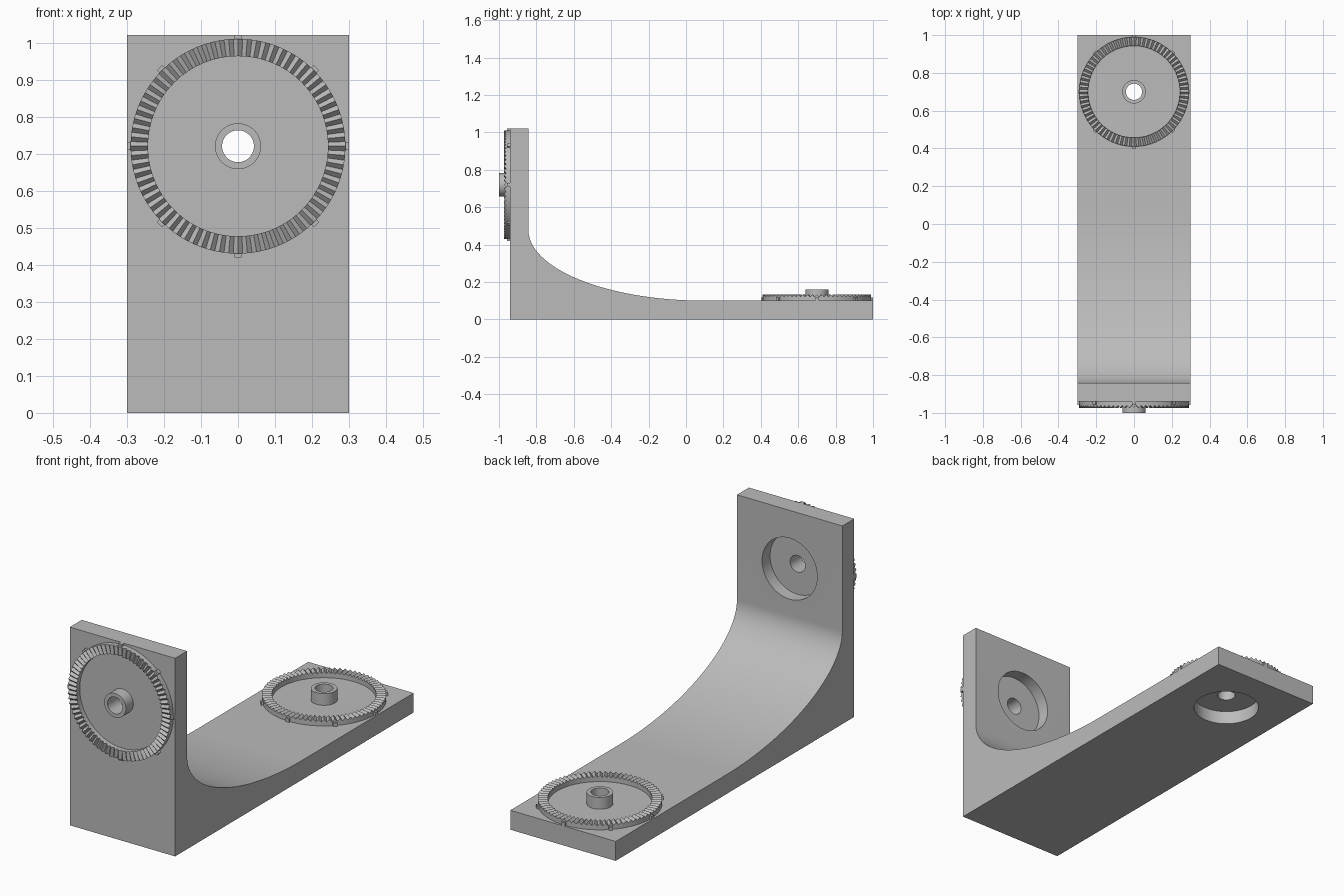
import bpy, bmesh, math
from mathutils import Matrix

if "Cube" in bpy.data.objects:
    bpy.data.objects.remove(bpy.data.objects["Cube"])

grey = bpy.data.materials.new("plain grey")
grey.diffuse_color = (0.5, 0.5, 0.5, 1)
grey.use_nodes = True
grey.node_tree.nodes["Principled BSDF"].inputs["Base Color"].default_value = grey.diffuse_color

# Mounting frames: local z points out of each mounting face
MOUNTS = {
    "arm": Matrix.Translation((0, 0.70, 0.10)),
    "upright": Matrix.Translation((0, -0.94, 0.72)) @ Matrix.Rotation(math.pi / 2, 4, 'X'),
}


def finish(name, bm, frame=Matrix()):
    bmesh.ops.recalc_face_normals(bm, faces=bm.faces)
    mesh = bpy.data.meshes.new(name)
    bm.to_mesh(mesh)
    bm.free()
    mesh.materials.append(grey)
    obj = bpy.data.objects.new(name, mesh)
    obj.matrix_world = frame
    bpy.context.collection.objects.link(obj)
    return obj


def smooth(obj, degrees=20):
    bpy.ops.object.select_all(action='DESELECT')
    obj.select_set(True)
    bpy.context.view_layer.objects.active = obj
    bpy.ops.object.shade_smooth_by_angle(angle=math.radians(degrees))


def revolve(name, section, steps, frame):
    """Closed ring; section(i) gives the (radius, height) loop at step i."""
    bm = bmesh.new()
    loops = []
    for i in range(steps):
        a = 2 * math.pi * i / steps
        loops.append([bm.verts.new((r * math.cos(a), r * math.sin(a), z))
                      for r, z in section(i)])
    n = len(loops[0])
    for i in range(steps):
        p, q = loops[i], loops[(i + 1) % steps]
        for k in range(n):
            m = (k + 1) % n
            bm.faces.new((p[k], q[k], q[m], p[m]))
    return finish(name, bm, frame)


def cutter(name, radius, z0, z1, frame):
    bm = bmesh.new()
    bmesh.ops.create_cone(bm, cap_ends=True, segments=64, radius1=radius, radius2=radius,
                          depth=z1 - z0, matrix=Matrix.Translation((0, 0, (z0 + z1) / 2)))
    obj = finish(name, bm, frame)
    obj.hide_render = True
    return obj


# Bracket: L profile with an elliptical inner fillet, extruded across x
profile = [(-0.94, 0), (1, 0), (1, 0.10)]
for i in range(41):
    a = math.pi / 2 * i / 40
    profile.append((0.10 - 0.943 * math.sin(a), 0.48 - 0.38 * math.cos(a)))
profile += [(-0.843, 1.02), (-0.94, 1.02)]
bm = bmesh.new()
face = bm.faces.new([bm.verts.new((-0.3, y, z)) for y, z in profile])
ext = bmesh.ops.extrude_face_region(bm, geom=[face])
bmesh.ops.translate(bm, vec=(0.6, 0, 0),
                    verts=[g for g in ext["geom"] if isinstance(g, bmesh.types.BMVert)])
bracket = finish("bracket", bm)

# Through holes, with wide recesses on the far sides
for side, frame in MOUNTS.items():
    for cut in (cutter(side + "_recess_cutter", 0.157, -0.2, -0.032, frame),
                cutter(side + "_hole_cutter", 0.043, -0.15, 0.05, frame)):
        mod = bracket.modifiers.new(cut.name, 'BOOLEAN')
        mod.operation = 'DIFFERENCE'
        mod.solver = 'EXACT'
        mod.object = cut
        bpy.context.view_layer.objects.active = bracket
        bpy.ops.object.modifier_apply(modifier=mod.name)
        bpy.data.objects.remove(cut)
smooth(bracket)

TEETH = 72
for side, frame in MOUNTS.items():
    # Toothed ring with radial triangular teeth
    def ring(i):
        top = 0.033 if i % 2 == 0 else 0.021
        return [(0.243, 0), (0.29, 0), (0.29, top), (0.243, top)]
    revolve(side + "_toothed_ring", ring, TEETH * 2, frame)

    # Centre collar
    collar = revolve(side + "_collar",
                     lambda i: [(0.043, 0), (0.062, 0), (0.062, 0.06), (0.043, 0.06)], 64, frame)
    smooth(collar)

    # Eight index nubs around the ring
    bm = bmesh.new()
    for k in range(8):
        bmesh.ops.create_cube(bm, size=1, matrix=Matrix.Rotation(k * math.pi / 4, 4, 'Z')
                              @ Matrix.Translation((0.29, 0, 0.009))
                              @ Matrix.Diagonal((0.02, 0.02, 0.018, 1)))
    finish(side + "_index_nubs", bm, frame)
